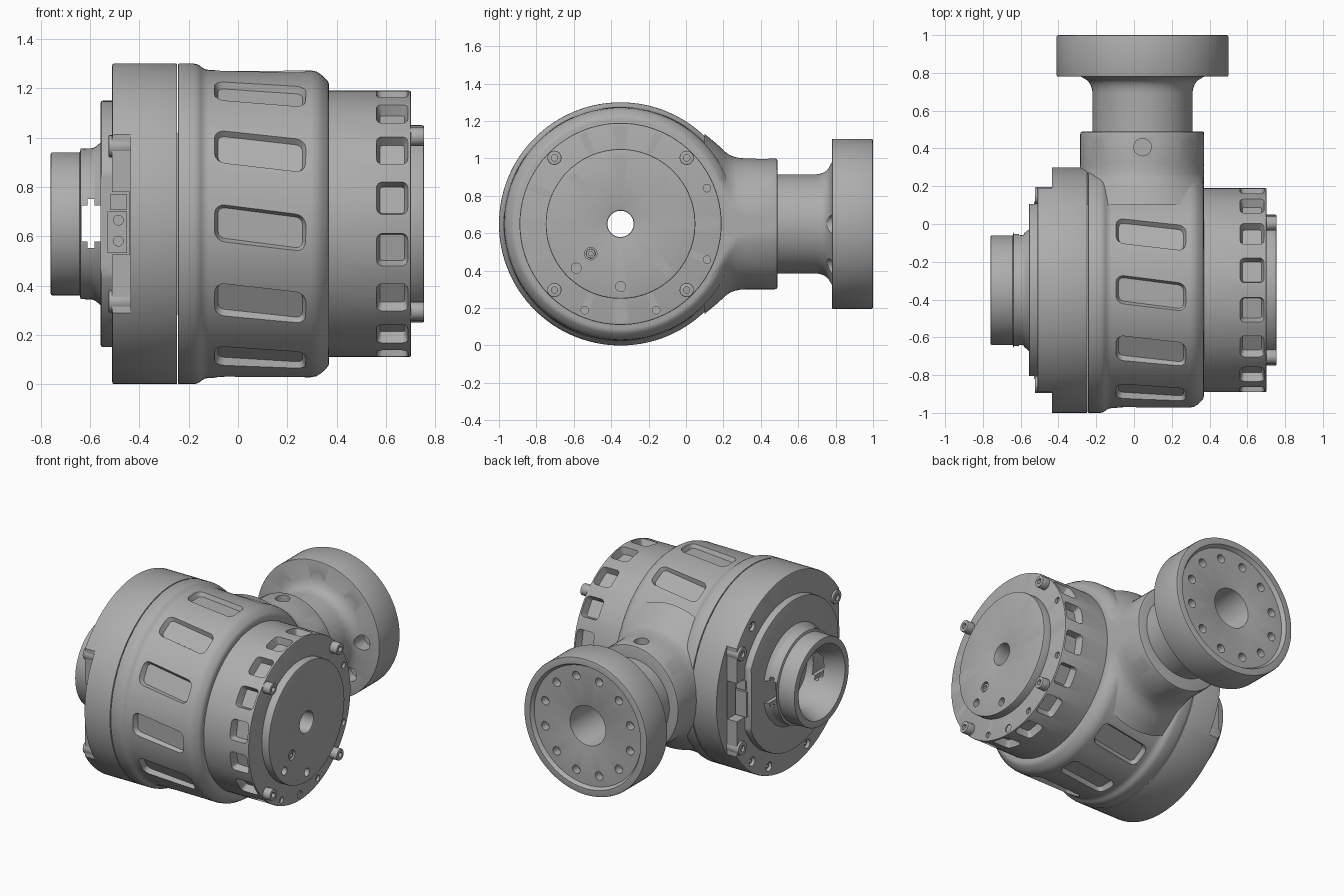
import bpy, bmesh
from math import sin, cos, pi, radians
from mathutils import Matrix, Vector

if "Cube" in bpy.data.objects:
    bpy.data.objects.remove(bpy.data.objects["Cube"], do_unlink=True)

metal = bpy.data.materials.new("satin_grey")
metal.use_nodes = True
GREY = (0.42, 0.42, 0.42, 1)
metal.diffuse_color = GREY
metal.node_tree.nodes["Principled BSDF"].inputs["Base Color"].default_value = GREY

# Local frames: (u, v, a) with a along the part's axis
BODY = Matrix(((0, 0, 1, 0), (1, 0, 0, -0.35), (0, 1, 0, 0.65), (0, 0, 0, 1)))
ARM = Matrix(((1, 0, 0, 0.045), (0, 0, 1, 0), (0, 1, 0, 0.65), (0, 0, 0, 1)))
parts = []


def finish(bm, name, frame):
    bm.transform(frame)
    bmesh.ops.recalc_face_normals(bm, faces=bm.faces)
    mesh = bpy.data.meshes.new(name)
    bm.to_mesh(mesh)
    bm.free()
    mesh.materials.append(metal)
    obj = bpy.data.objects.new(name, mesh)
    bpy.context.collection.objects.link(obj)
    parts.append(obj)
    return obj


def rounded(points):
    """Soften each (a, r, fillet) corner of a closed profile."""
    out = []
    for i, (a, r, f) in enumerate(points):
        p = Vector((a, r))
        if not f:
            out.append(p)
            continue
        before = Vector(points[i - 1][:2])
        after = Vector(points[(i + 1) % len(points)][:2])
        p0 = p + (before - p).normalized() * f
        p1 = p + (after - p).normalized() * f
        out += [p0, (p0 + p1 + 2 * p) / 4, p1]
    return out


def lathe(bm, points, n=96, centre=(0, 0)):
    profile = rounded(points)
    rings = []
    for i in range(n):
        t = 2 * pi * i / n
        rings.append([bm.verts.new((centre[0] + p.y * cos(t), centre[1] + p.y * sin(t), p.x))
                      for p in profile])
    for i in range(n):
        a, b = rings[i], rings[(i + 1) % n]
        for j in range(len(profile)):
            k = (j + 1) % len(profile)
            bm.faces.new((a[j], a[k], b[k], b[j]))


def turned(name, frame, points, n=96):
    bm = bmesh.new()
    lathe(bm, points, n)
    return finish(bm, name, frame)


def ring(n, radius, start=0.0):
    return [(radius * cos(radians(start) + 2 * pi * i / n),
             radius * sin(radians(start) + 2 * pi * i / n)) for i in range(n)]


def drill(bm, spots, r, a0, a1):
    for u, v in spots:
        bmesh.ops.create_cone(bm, cap_ends=True, segments=20, radius1=r, radius2=r, depth=a1 - a0,
                              matrix=Matrix.Translation((u, v, (a0 + a1) / 2)))


def box(bm, u, v, a):
    size = Matrix.Diagonal((u[1] - u[0], v[1] - v[0], a[1] - a[0], 1))
    mid = Matrix.Translation(((u[0] + u[1]) / 2, (v[0] + v[1]) / 2, (a[0] + a[1]) / 2))
    bmesh.ops.create_cube(bm, size=1, matrix=mid @ size)


def pocket(bm, angle, a, half_a, half_s, radius, depth, corner, skew=0.0):
    """Tapered rounded-rectangle plug set radially into a cylinder."""
    loops = []
    for h, grow in ((radius - depth, -0.014), (radius, 0.0), (radius + 0.04, 0.014)):
        loop = []
        for q, (sx, sy) in enumerate(((1, 1), (-1, 1), (-1, -1), (1, -1))):
            for k in range(5):
                t = pi / 2 * (q + k / 4)
                x = sx * (half_a - corner) + (corner + grow) * cos(t)
                s = sy * (half_s - corner) + (corner + grow) * sin(t) + skew * x
                loop.append(bm.verts.new((h * cos(angle) - s * sin(angle),
                                          h * sin(angle) + s * cos(angle), a + x)))
        loops.append(loop)
    bm.faces.new(loops[0])
    bm.faces.new(loops[-1])
    for low, high in zip(loops, loops[1:]):
        for i in range(len(low)):
            j = (i + 1) % len(low)
            bm.faces.new((low[i], low[j], high[j], high[i]))


def cut(obj, bm, frame):
    cutter = finish(bm, "cutter", frame)
    parts.remove(cutter)
    mod = obj.modifiers.new("cut", "BOOLEAN")
    mod.operation, mod.solver, mod.object = "DIFFERENCE", "EXACT", cutter
    bpy.context.view_layer.objects.active = obj
    bpy.ops.object.modifier_apply(modifier=mod.name)
    bpy.data.objects.remove(cutter, do_unlink=True)


def screws(name, spots, r, a0, a1):
    bm = bmesh.new()
    for c in spots:
        lathe(bm, [(a0, r * 0.45, 0), (a0, r, 0.005), (a1, r, 0.005), (a1, r * 0.45, 0)], 20, c)
    return finish(bm, name, BODY)


# Main shell with slanted grip pockets
shell = turned("main_shell", BODY, [
    (-0.243, 0.07, 0), (-0.243, 0.65, 0.005), (-0.165, 0.65, 0.015), (-0.135, 0.625, 0.015),
    (0.32, 0.622, 0.025), (0.37, 0.575, 0.015), (0.37, 0.07, 0)], 128)
bm = bmesh.new()
for k in range(2, 11):
    pocket(bm, radians(1.5 + 30 * k), 0.09, 0.185, 0.076, 0.622, 0.03, 0.04, 0.13)
cut(shell, bm, BODY)

# Output drum with a row of windows and face holes
drum = turned("output_drum", BODY, [
    (0.36, 0.07, 0), (0.36, 0.54, 0), (0.702, 0.54, 0.008), (0.702, 0.07, 0)], 128)
bm = bmesh.new()
for k in range(16):
    pocket(bm, radians(11.25 + 22.5 * k), 0.625, 0.064, 0.068, 0.54, 0.05, 0.025)
cut(drum, bm, BODY)
bm = bmesh.new()
drill(bm, ring(8, 0.5, 22.5), 0.02, 0.685, 0.75)
drill(bm, ring(4, 0.5), 0.026, 0.695, 0.75)
cut(drum, bm, BODY)
screws("drum_screws", ring(4, 0.5, 45), 0.038, 0.69, 0.755)

# Output plate
plate = turned("output_plate", BODY, [
    (0.69, 0.07, 0), (0.69, 0.40, 0), (0.755, 0.40, 0.008), (0.755, 0.07, 0.01)])
bm = bmesh.new()
drill(bm, ring(8, 0.335), 0.027, 0.72, 0.8)
drill(bm, ring(4, 0.225, 45), 0.033, 0.735, 0.8)
cut(plate, bm, BODY)
screws("plate_screws", ring(4, 0.225, 45), 0.025, 0.73, 0.75)

# Rear cap with flattened sides and connector pockets
cap = turned("rear_cap", BODY, [
    (-0.51, 0.07, 0), (-0.51, 0.65, 0.008), (-0.247, 0.65, 0.005), (-0.247, 0.07, 0)], 128)
bm = bmesh.new()
for s in (-1, 1):
    box(bm, sorted((s * 0.54, s * 0.8)), (-0.6, 0.6), (-0.6, -0.435))
cut(cap, bm, BODY)
bm = bmesh.new()
for s in (-1, 1):
    box(bm, sorted((s * 0.455, s * 0.7)), (-0.125, 0.13), (-0.6, -0.44))
cut(cap, bm, BODY)
rim = [(0.59 * cos(radians(t)), 0.59 * sin(radians(t)))
       for t in (50, 70, 90, 110, 130, 230, 250, 270, 290, 310)]
bm = bmesh.new()
drill(bm, rim, 0.03, -0.6, -0.485)
cut(cap, bm, BODY)
screws("cap_screws", rim, 0.022, -0.495, -0.48)
screws("corner_bosses", [(su * 0.5, sv * 0.315) for su in (-1, 1) for sv in (-1, 1)],
       0.045, -0.525, -0.43)

# Raised rear plate
rear_plate = turned("rear_plate", BODY, [
    (-0.557, 0.2, 0), (-0.557, 0.5, 0.01), (-0.5, 0.5, 0), (-0.5, 0.2, 0)])
bm = bmesh.new()
for s in (-1, 1):
    box(bm, sorted((s * 0.455, s * 0.7)), (-0.6, 0.6), (-0.7, -0.4))
cut(rear_plate, bm, BODY)

# Hollow rear hub with a slot right through both sides
hub = turned("rear_hub", BODY, [
    (-0.76, 0.245, 0), (-0.76, 0.29, 0.008), (-0.642, 0.29, 0), (-0.638, 0.305, 0),
    (-0.585, 0.307, 0.01), (-0.55, 0.335, 0), (-0.55, 0.2, 0), (-0.66, 0.2, 0)])
bm = bmesh.new()
box(bm, (-0.5, 0.5), (-0.097, 0.1), (-0.635, -0.557))
upright = [e for e in bm.edges if abs(e.verts[0].co.x - e.verts[1].co.x) > 0.5]
bmesh.ops.bevel(bm, geom=upright, offset=0.025, segments=4, affect="EDGES")
cut(hub, bm, BODY)

# Side connectors: a socket block, a pin header and round contacts
for side, s in (("left", -1), ("right", 1)):
    bm = bmesh.new()
    box(bm, sorted((s * 0.40, s * 0.47)), (-0.118, 0.05), (-0.53, -0.45))
    box(bm, sorted((s * 0.40, s * 0.465)), (0.058, 0.12), (-0.52, -0.45))
    block = finish(bm, side + "_connector", BODY)
    bm = bmesh.new()
    turn = Matrix.Rotation(s * pi / 2, 4, "Y")
    for v, a, r in ((0.015, -0.485, 0.02), (-0.07, -0.485, 0.02),
                    (0.09, -0.5, 0.007), (0.09, -0.47, 0.007)):
        bmesh.ops.create_cone(bm, cap_ends=True, segments=16, radius1=r, radius2=r, depth=0.05,
                              matrix=Matrix.Translation((s * 0.475, v, a)) @ turn)
    cut(block, bm, BODY)

# Side neck, flared into the shell and trimmed flush with its end
bm = bmesh.new()
lathe(bm, [(0.1, 0.22, 0), (0.1, 0.46, 0), (0.17, 0.405, 0.02), (0.23, 0.35, 0.03),
           (0.29, 0.335, 0.03), (0.49, 0.335, 0.015), (0.49, 0.22, 0)])
for vert in bm.verts:
    vert.co.x = min(vert.co.x * 0.985, 0.325)
    vert.co.y *= 1.045
neck = finish(bm, "side_neck", ARM)
for r, near, far in ((0.046, 0.29, 0.42), (0.028, 0.15, 0.32)):
    bm = bmesh.new()
    for k in range(8):
        t = k * pi / 4
        aim = Vector((cos(t), sin(t), 0))
        spin = aim.to_track_quat("Z", "Y").to_matrix().to_4x4()
        spot = Matrix.Translation(aim * (near + far) / 2 + Vector((0, 0, 0.407)))
        bmesh.ops.create_cone(bm, cap_ends=True, segments=24, radius1=r, radius2=r,
                              depth=far - near, matrix=spot @ spin)
    cut(neck, bm, ARM)

# Flanged pipe with bolt holes on both faces
flange = turned("flanged_pipe", ARM, [
    (0.45, 0.13, 0), (0.45, 0.265, 0), (0.715, 0.265, 0.02), (0.755, 0.285, 0.015),
    (0.78, 0.33, 0), (0.78, 0.455, 0.008), (1.0, 0.455, 0.01), (1.0, 0.41, 0),
    (0.975, 0.395, 0), (0.975, 0.13, 0.006)])
bm = bmesh.new()
drill(bm, ring(8, 0.335), 0.05, 0.7, 0.86)
drill(bm, ring(12, 0.325, 15), 0.028, 0.92, 1.05)
cut(flange, bm, ARM)

# Smooth shading with crisp edges
bpy.ops.object.select_all(action="DESELECT")
for obj in parts:
    obj.select_set(True)
bpy.context.view_layer.objects.active = shell
bpy.ops.object.shade_smooth_by_angle(angle=radians(32))
